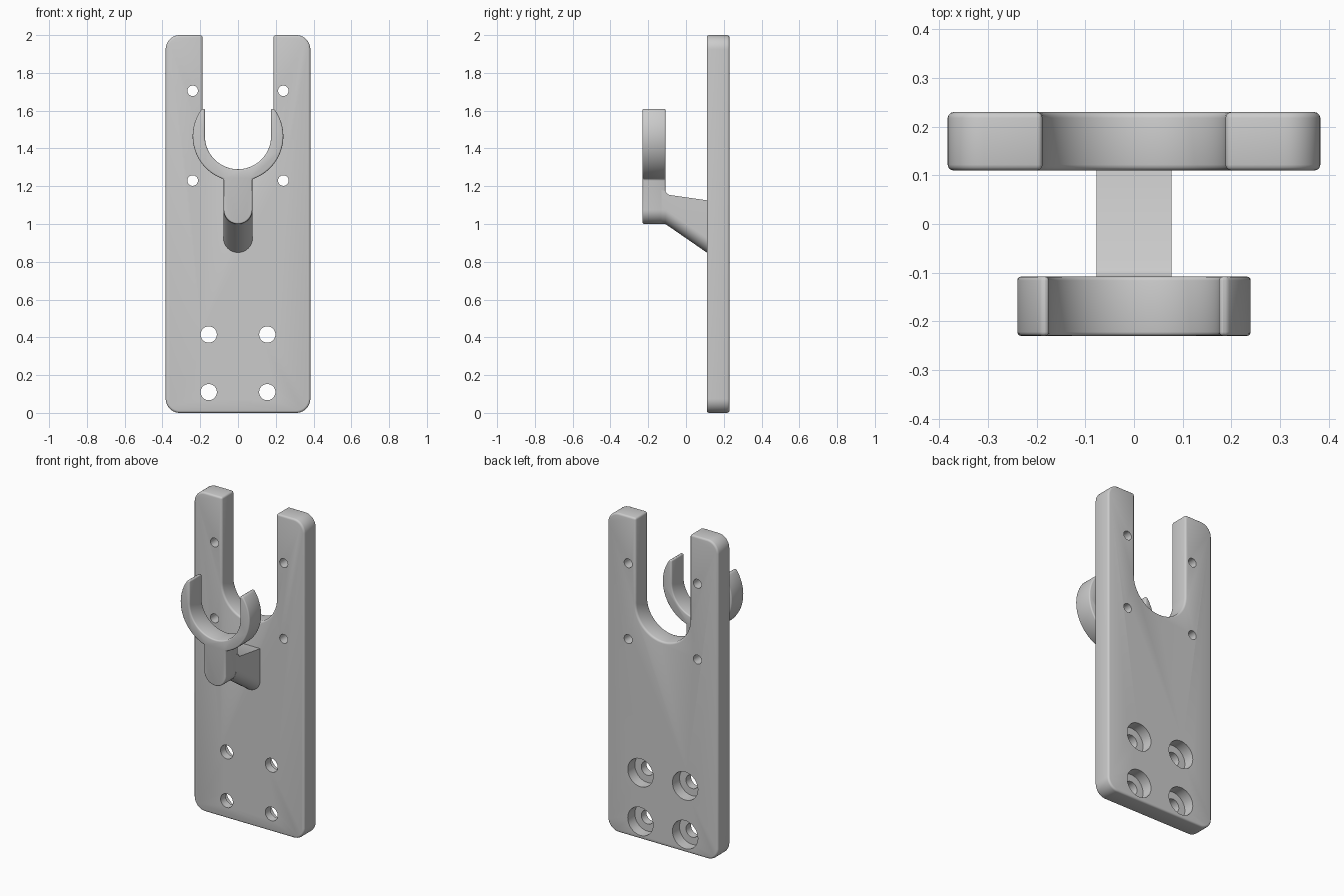
import bpy, bmesh
from math import sin, cos, pi, asin, acos, radians

cube = bpy.data.objects.get("Cube")
if cube:
    bpy.data.objects.remove(cube, do_unlink=True)

grey = bpy.data.materials.new("mid grey")
grey.use_nodes = True
tone = (0.6, 0.6, 0.6, 1)
grey.diffuse_color = tone
grey.node_tree.nodes["Principled BSDF"].inputs["Base Color"].default_value = tone


def arc(cx, cz, r, start, end, n):
    """Points on an arc in the XZ plane."""
    return [(cx + r * cos(start + (end - start) * i / n),
             cz + r * sin(start + (end - start) * i / n)) for i in range(n + 1)]


def loft(name, sections):
    """Solid through a list of (y, outline) sections, capped at both ends."""
    bm = bmesh.new()
    rings = [[bm.verts.new((x, y, z)) for x, z in pts] for y, pts in sections]
    n = len(rings[0])
    for a, b in zip(rings, rings[1:]):
        for i in range(n):
            j = (i + 1) % n
            bm.faces.new((a[i], a[j], b[j], b[i]))
    bm.faces.new(rings[0])
    bm.faces.new(rings[-1])
    bmesh.ops.recalc_face_normals(bm, faces=bm.faces)
    mesh = bpy.data.meshes.new(name)
    bm.to_mesh(mesh)
    bm.free()
    obj = bpy.data.objects.new(name, mesh)
    bpy.context.collection.objects.link(obj)
    mesh.materials.append(grey)
    return obj


def activate(obj):
    bpy.ops.object.select_all(action='DESELECT')
    obj.select_set(True)
    bpy.context.view_layer.objects.active = obj


def soften(obj, width):
    """Round the sharp rims of a part."""
    activate(obj)
    mod = obj.modifiers.new("Bevel", 'BEVEL')
    mod.width, mod.segments = width, 3
    mod.limit_method, mod.angle_limit = 'ANGLE', radians(40)
    bpy.ops.object.modifier_apply(modifier=mod.name)


def drill(obj, x, z, r, y0, y1):
    """Cut a round hole along Y."""
    circle = arc(x, z, r, 0, 2 * pi, 40)[:-1]
    cutter = loft("hole_cutter", [(y0, circle), (y1, circle)])
    cutter.hide_render = True
    activate(obj)
    mod = obj.modifiers.new("Hole", 'BOOLEAN')
    mod.operation, mod.solver, mod.object = 'DIFFERENCE', 'EXACT', cutter
    bpy.ops.object.modifier_apply(modifier=mod.name)
    bpy.data.objects.remove(cutter, do_unlink=True)


FRONT, BACK = 0.11, 0.23      # plate depth
HALF, CORNER, SLOT = 0.383, 0.075, 0.188
RING_Z, RING_OUT, RING_IN, RING_TOP = 1.465, 0.24, 0.175, 1.61
STEM, STEM_END = 0.076, 1.0

# Back plate with rounded corners and an open U slot at the top
c = HALF - CORNER
outline = (arc(-c, CORNER, CORNER, pi, 1.5 * pi, 10)
           + arc(c, CORNER, CORNER, 1.5 * pi, 2 * pi, 10)
           + arc(c, 2 - CORNER, CORNER, 0, pi / 2, 10)
           + [(SLOT, 2)] + arc(0, RING_Z, SLOT, 0, -pi, 36) + [(-SLOT, 2)]
           + arc(-c, 2 - CORNER, CORNER, pi / 2, pi, 10))
plate = loft("back_plate", [(FRONT, outline), (BACK, outline)])
soften(plate, 0.012)

# Mounting holes: small plain ones, large ones counterbored from the back
for side in (-1, 1):
    for z in (1.705, 1.23):
        drill(plate, side * 0.24, z, 0.028, 0, 0.4)
    for z in (0.415, 0.11):
        drill(plate, side * 0.155, z, 0.043, 0, 0.4)
        drill(plate, side * 0.155, z, 0.088, BACK - 0.07, 0.4)

# Open ring with its stem, as one outline
tip = asin((RING_TOP - RING_Z) / RING_OUT)
join = -acos(STEM / RING_OUT)
outline = (arc(0, RING_Z, RING_OUT, tip, join, 24)
           + arc(0, STEM_END + STEM, STEM, 0, -pi, 20)
           + arc(0, RING_Z, RING_OUT, -pi - join, -pi - tip, 24)
           + [(-RING_IN, RING_TOP)]
           + arc(0, RING_Z, RING_IN, pi, 2 * pi, 36)
           + [(RING_IN, RING_TOP)])
ring = loft("ring_holder", [(-0.23, outline), (-0.108, outline)])
soften(ring, 0.009)


# Sloping arm from the stem back to the plate, round underneath
def arm_section(bottom, top):
    return [(STEM + 0.001, top)] + arc(0, bottom + STEM, STEM + 0.001, 0, -pi, 20) + [(-STEM - 0.001, top)]


arm = loft("support_arm", [(y, arm_section(bottom, top)) for y, bottom, top in (
    (-0.13, 1.0, 1.18), (-0.108, 1.0, 1.175), (-0.102, 0.996, 1.162),
    (-0.09, 0.988, 1.154), (FRONT + 0.01, 0.843, 1.124))])

for part in (plate, ring, arm):
    activate(part)
    bpy.ops.object.shade_smooth_by_angle(angle=radians(35))
